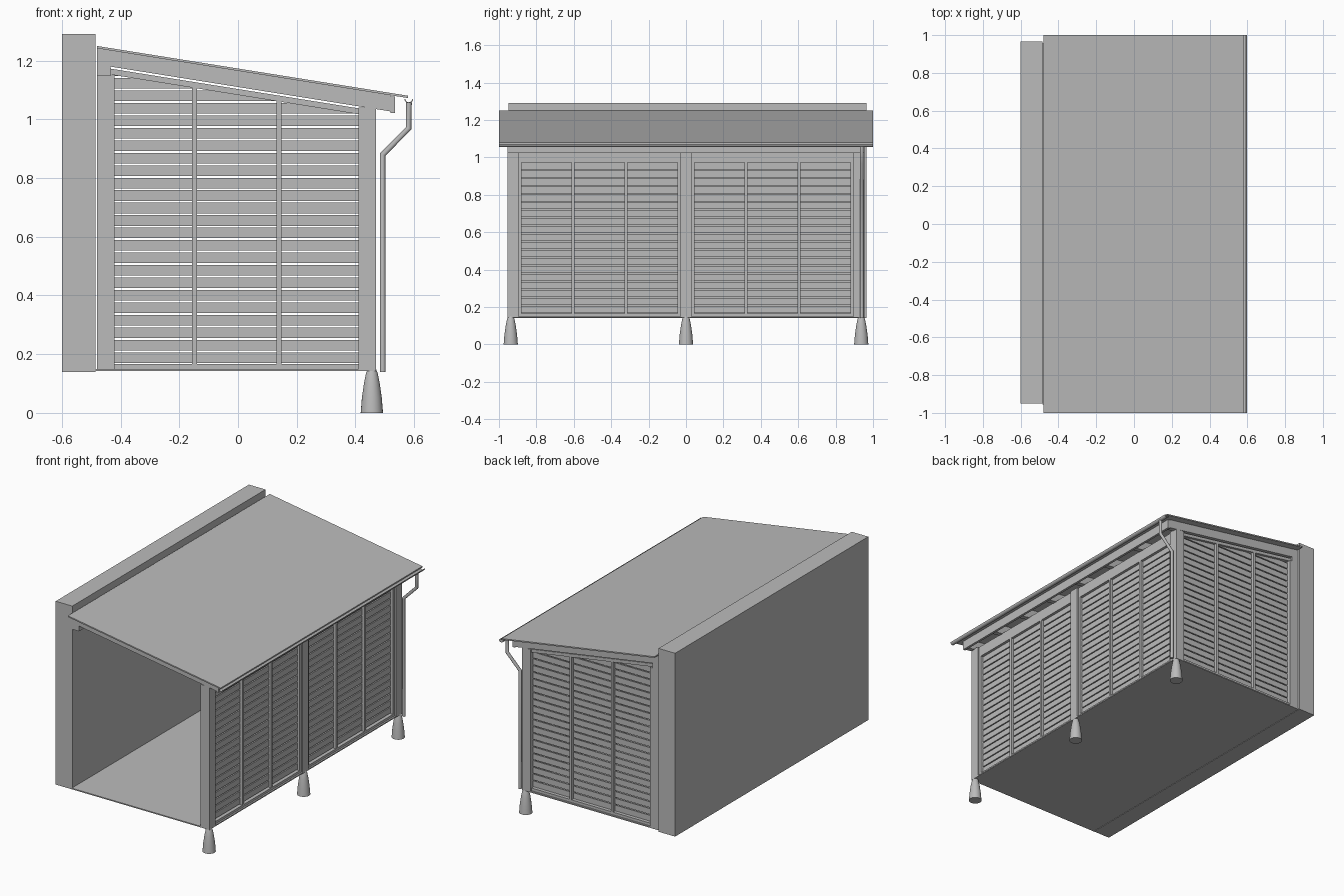
import bpy, bmesh, math
from mathutils import Vector

cube = bpy.data.objects.get("Cube")
if cube:
    bpy.data.objects.remove(cube, do_unlink=True)

grey = bpy.data.materials.new("plain_grey")
grey.use_nodes = True
grey.diffuse_color = (0.5, 0.5, 0.5, 1)
grey.node_tree.nodes["Principled BSDF"].inputs["Base Color"].default_value = (0.5, 0.5, 0.5, 1)

SLOPE = 0.16
PITCH = 0.0425
SLAT = 0.036


def roof_z(x, drop=0.0):
    return 1.25 - SLOPE * (x + 0.48) - drop


def finish(name, bm, smooth=False):
    bmesh.ops.recalc_face_normals(bm, faces=bm.faces)
    mesh = bpy.data.meshes.new(name)
    bm.to_mesh(mesh)
    bm.free()
    mesh.materials.append(grey)
    obj = bpy.data.objects.new(name, mesh)
    bpy.context.collection.objects.link(obj)
    if smooth:
        bpy.ops.object.select_all(action="DESELECT")
        obj.select_set(True)
        bpy.context.view_layer.objects.active = obj
        bpy.ops.object.shade_smooth_by_angle(angle=math.radians(40))
    return obj


def add_prism(bm, profile, y0, y1):
    """Extrude an x-z profile along y."""
    face = bm.faces.new([bm.verts.new((x, y0, z)) for x, z in profile])
    out = bmesh.ops.extrude_face_region(bm, geom=[face])
    moved = [v for v in out["geom"] if isinstance(v, bmesh.types.BMVert)]
    bmesh.ops.translate(bm, verts=moved, vec=(0, y1 - y0, 0))


def add_box(bm, x, y, z):
    add_prism(bm, [(x[0], z[0]), (x[1], z[0]), (x[1], z[1]), (x[0], z[1])], *y)


def box(name, x, y, z):
    bm = bmesh.new()
    add_box(bm, x, y, z)
    return finish(name, bm)


def add_sloped(bm, x, y, top, bottom):
    """Bar that follows the roof pitch, measured down from the roof surface."""
    a, b = x
    add_prism(bm, [(a, roof_z(a, bottom)), (b, roof_z(b, bottom)),
                   (b, roof_z(b, top)), (a, roof_z(a, top))], *y)


# Solid wall and floor
box("side_wall", (-0.60, -0.485), (-0.95, 0.965), (0.14, 1.29))
box("floor", (-0.485, 0.47), (-0.955, 0.955), (0.143, 0.15))

# Posts and horizontal beams
for name, y in (("front_post", -0.925), ("middle_post", 0), ("back_post", 0.925)):
    box(name, (0.41, 0.47), (y - 0.03, y + 0.03), (0.15, 1.04))
box("wall_post", (-0.48, -0.42), (0.895, 0.955), (0.15, 1.15))
box("wall_beam", (-0.48, -0.435), (-0.955, 0.955), (1.147, 1.187))
box("header_beam", (0.42, 0.46), (-0.955, 0.955), (0.985, 1.04))
box("eave_board", (0.52, 0.535), (-0.955, 0.955), (1.022, 1.078))

# Rafters under the roof
bm = bmesh.new()
for y in (-0.94, -0.69, -0.44, -0.19, 0.08, 0.35, 0.62, 0.94):
    add_sloped(bm, (-0.48, 0.52), (y - 0.015, y + 0.015), 0.008, 0.063)
finish("rafters", bm)

# Roof sheets laid side by side
for i, (y0, y1) in enumerate(((-1, -0.19), (-0.19, 0.62), (0.62, 1))):
    bm = bmesh.new()
    add_sloped(bm, (-0.48, 0.58), (y0, y1), 0, 0.008)
    finish(f"roof_sheet_{i + 1}", bm)

# Slatted side panels with frames and uprights
for name, y0, y1 in (("front", -0.895, -0.03), ("back", 0.03, 0.895)):
    slats, frame = bmesh.new(), bmesh.new()
    for i in range(19):
        z = 0.17 + i * PITCH
        add_box(slats, (0.436, 0.444), (y0, y1), (z, z + SLAT))
    for z in (0.15, 0.972):
        add_box(frame, (0.42, 0.46), (y0, y1), (z, z + 0.015))
    for k in range(4):
        y = y0 + 0.008 + (y1 - y0 - 0.016) * k / 3
        add_box(frame, (0.42, 0.46), (y - 0.008, y + 0.008), (0.15, 0.985))
    finish(name + "_side_slats", slats)
    finish(name + "_side_frame", frame)

# Slatted end panel, trimmed to the roof pitch
bm = bmesh.new()
for i in range(24):
    z = 0.17 + i * PITCH
    add_box(bm, (-0.42, 0.41), (0.921, 0.929), (z, z + SLAT))
cut = bmesh.ops.bisect_plane(bm, geom=bm.verts[:] + bm.edges[:] + bm.faces[:],
                             plane_co=Vector((0, 0, roof_z(0, 0.09))),
                             plane_no=Vector((SLOPE, 0, 1)), clear_outer=True)
bmesh.ops.holes_fill(bm, edges=[e for e in bm.edges if e.is_boundary])
finish("end_slats", bm)

bm = bmesh.new()
add_sloped(bm, (-0.435, 0.44), (0.905, 0.945), 0.07, 0.09)
add_box(bm, (-0.42, 0.41), (0.905, 0.945), (0.15, 0.167))
for x in (-0.148, 0.14):
    add_box(bm, (x - 0.008, x + 0.008), (0.905, 0.945), (0.15, roof_z(x, 0.085)))
finish("end_frame", bm)

# Half-round gutter
bm = bmesh.new()
arc = [math.pi + math.pi * i / 8 for i in range(9)]
outer = [(0.582 + 0.015 * math.cos(a), 1.07 + 0.015 * math.sin(a)) for a in arc]
inner = [(0.582 + 0.012 * math.cos(a), 1.07 + 0.012 * math.sin(a)) for a in reversed(arc)]
add_prism(bm, outer + inner, -1, 1)
finish("gutter", bm, smooth=True)

# Downpipe with a diagonal offset
curve = bpy.data.curves.new("downpipe", "CURVE")
curve.dimensions = "3D"
curve.bevel_depth = 0.01
curve.bevel_resolution = 3
curve.use_fill_caps = True
path = ((0.582, 1.058), (0.582, 0.97), (0.493, 0.88), (0.493, 0.14))
spline = curve.splines.new("POLY")
spline.points.add(len(path) - 1)
for point, (x, z) in zip(spline.points, path):
    point.co = (x, 0.94, z, 1)
curve.materials.append(grey)
bpy.context.collection.objects.link(bpy.data.objects.new("downpipe", curve))

# Tapered round footings
for name, y in (("front_footing", -0.937), ("middle_footing", 0), ("back_footing", 0.937)):
    bm = bmesh.new()
    rings = []
    for r, z in ((0.038, 0), (0.034, 0.05), (0.027, 0.1), (0.02, 0.135), (0.014, 0.15)):
        rings.append([bm.verts.new((0.456 + r * math.cos(a), y + r * math.sin(a), z))
                      for a in (math.tau * i / 24 for i in range(24))])
    for low, high in zip(rings, rings[1:]):
        for i in range(24):
            j = (i + 1) % 24
            bm.faces.new((low[i], low[j], high[j], high[i]))
    bm.faces.new(rings[0])
    bm.faces.new(rings[-1])
    finish(name, bm, smooth=True)
